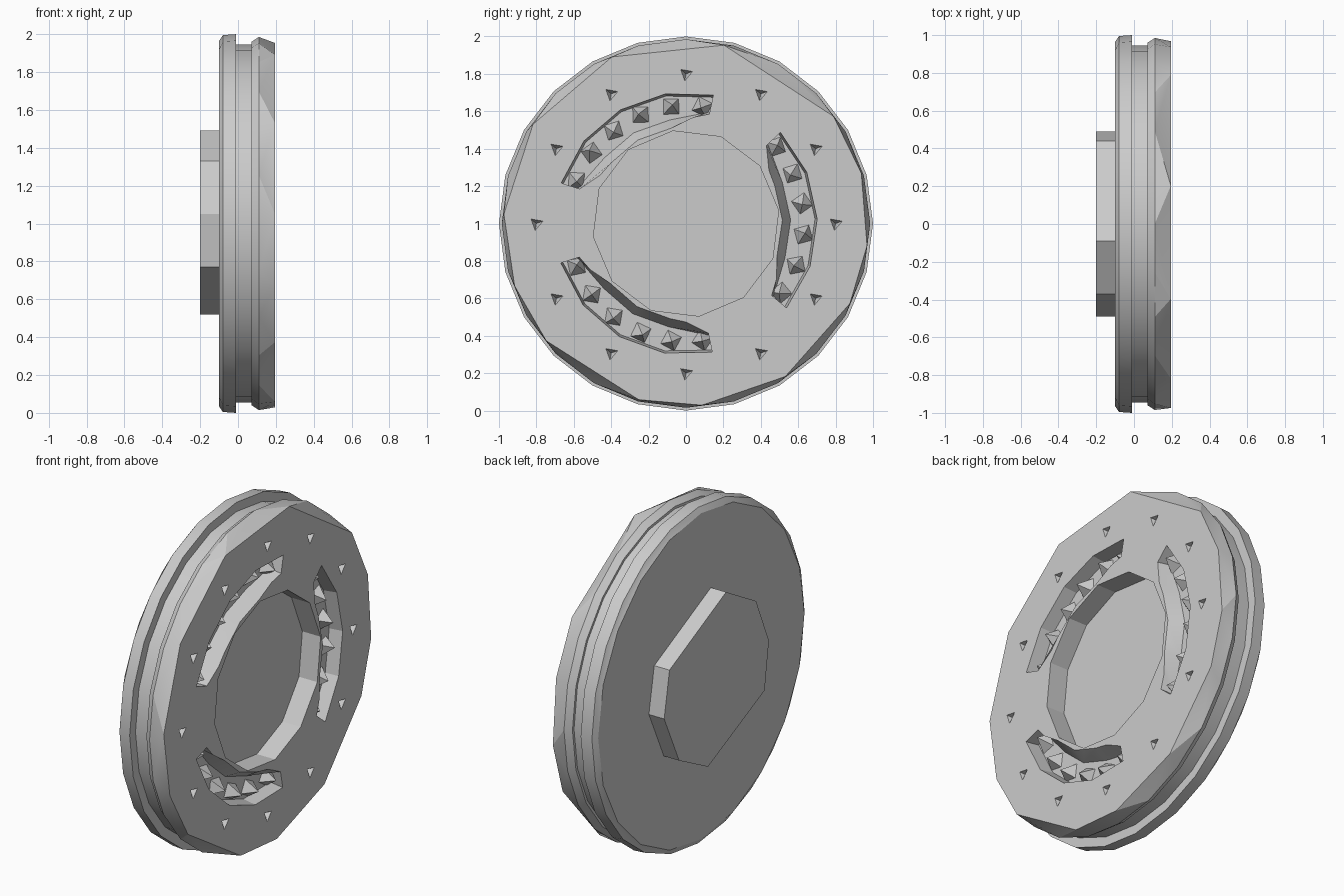
import bpy, bmesh, random
from math import sin, cos, radians, tau
from mathutils import Vector, Matrix

random.seed(4)
if "Cube" in bpy.data.objects:
    bpy.data.objects.remove(bpy.data.objects["Cube"])

grey = bpy.data.materials.new("plain grey")
grey.use_nodes = True
colour = (0.6, 0.6, 0.6, 1)
grey.diffuse_color = colour
grey.node_tree.nodes["Principled BSDF"].inputs["Base Color"].default_value = colour


def polar(x, r, deg):
    """Point on the disc, whose axle runs along x at z = 1."""
    a = radians(deg)
    return Vector((x, r * cos(a), 1 + r * sin(a)))


def ring(x, r, n, turn=0):
    return [polar(x, r, turn + 360 * i / n) for i in range(n)]


def add_hull(bm, points):
    verts = [bm.verts.new(p) for p in points]
    out = bmesh.ops.convex_hull(bm, input=verts)
    loose = [v for v in verts if v.is_valid and not v.link_faces]
    bmesh.ops.delete(bm, geom=loose, context='VERTS')


def finish(name, bm):
    bmesh.ops.recalc_face_normals(bm, faces=bm.faces)
    mesh = bpy.data.meshes.new(name)
    bm.to_mesh(mesh)
    bm.free()
    ob = bpy.data.objects.new(name, mesh)
    bpy.context.collection.objects.link(ob)
    mesh.materials.append(grey)
    return ob


def activate(ob):
    bpy.ops.object.select_all(action='DESELECT')
    ob.select_set(True)
    bpy.context.view_layer.objects.active = ob


def smooth(ob, deg=25):
    activate(ob)
    bpy.ops.object.shade_smooth_by_angle(angle=radians(deg))


def hull(name, points):
    bm = bmesh.new()
    add_hull(bm, points)
    bmesh.ops.dissolve_limit(bm, angle_limit=0.01, verts=bm.verts, edges=bm.edges)
    return finish(name, bm)


# Back flange and the narrower core that forms the groove
back = hull("back_flange", ring(-0.1, 0.965, 20) + ring(-0.08, 0.995, 24) + ring(-0.01, 1.0, 24))
core = hull("groove_core", ring(-0.05, 0.945, 24) + ring(0.075, 0.945, 24))
smooth(back)
smooth(core)

# Hub boss on the back: uneven octagon
hub_outline = [(-.09, .49), (-.37, .33), (-.49, .05), (-.45, -.23),
               (.08, -.48), (.35, -.34), (.49, -.04), (.44, .23)]
hull("hub_boss", [Vector((x, y, 1 + z)) for x in (-0.2, -0.09) for y, z in hub_outline])

# Front flange with a coarse, faceted front edge
face_angles = [-7, 16, 36, 78, 114, 147, 177, 200, 220, 255, 275, 303, 334]
front = hull("front_flange", [polar(0.195, 0.975, a) for a in face_angles]
             + ring(0.11, 0.985, 24) + ring(0.072, 0.96, 24))

# Cutter: centre opening, three curved slots and a circle of small pits
bm = bmesh.new()
add_hull(bm, ring(0.0, 0.5, 12, 8) + ring(0.3, 0.5, 12, 8))
slot_starts = (-40, 78, 197.5)
SPAN, STEPS, FLOOR = 84, 4, 0.115
for start in slot_starts:
    loops = []
    for i in range(STEPS + 1):
        a = start + SPAN * i / STEPS
        end = i in (0, STEPS)
        section = [(FLOOR, 0.61 if end else 0.56), (FLOOR, 0.69),
                   (0.25, 0.71), (0.25, 0.59 if end else 0.485)]
        loops.append([bm.verts.new(polar(x, r, a)) for x, r in section])
    for p, q in zip(loops, loops[1:]):
        for j in range(4):
            k = (j + 1) % 4
            bm.faces.new((p[j], p[k], q[k], q[j]))
    bm.faces.new(loops[0])
    bm.faces.new(loops[-1])
for i in range(12):
    centre = polar(0.21, 0.8, 30 * i)
    rim = [centre + Vector((0, 0.05 * cos(radians(t)), 0.05 * sin(radians(t))))
           for t in (20, 140, 260)]
    add_hull(bm, rim + [centre - Vector((0.06, 0, 0))])
cutter = finish("front_cutter", bm)
cutter.hide_render = True

mod = front.modifiers.new("openings", 'BOOLEAN')
mod.operation = 'DIFFERENCE'
mod.solver = 'EXACT'
mod.object = cutter
activate(front)
bpy.ops.object.modifier_apply(modifier=mod.name)
bpy.data.objects.remove(cutter)
smooth(front, 20)

# Six small pyramid studs in each slot
bm = bmesh.new()
for start in slot_starts:
    for i in range(6):
        base = polar(FLOOR - 0.005, 0.63, start + 4 + 15.3 * i)
        turn = random.uniform(0, tau)
        foot = [base + Vector((0, 0.062 * cos(turn + tau * j / 4), 0.062 * sin(turn + tau * j / 4)))
                for j in range(4)]
        lean = Vector((0.08, random.uniform(-.015, .015), random.uniform(-.015, .015)))
        add_hull(bm, foot + [base + lean])
finish("slot_studs", bm)
